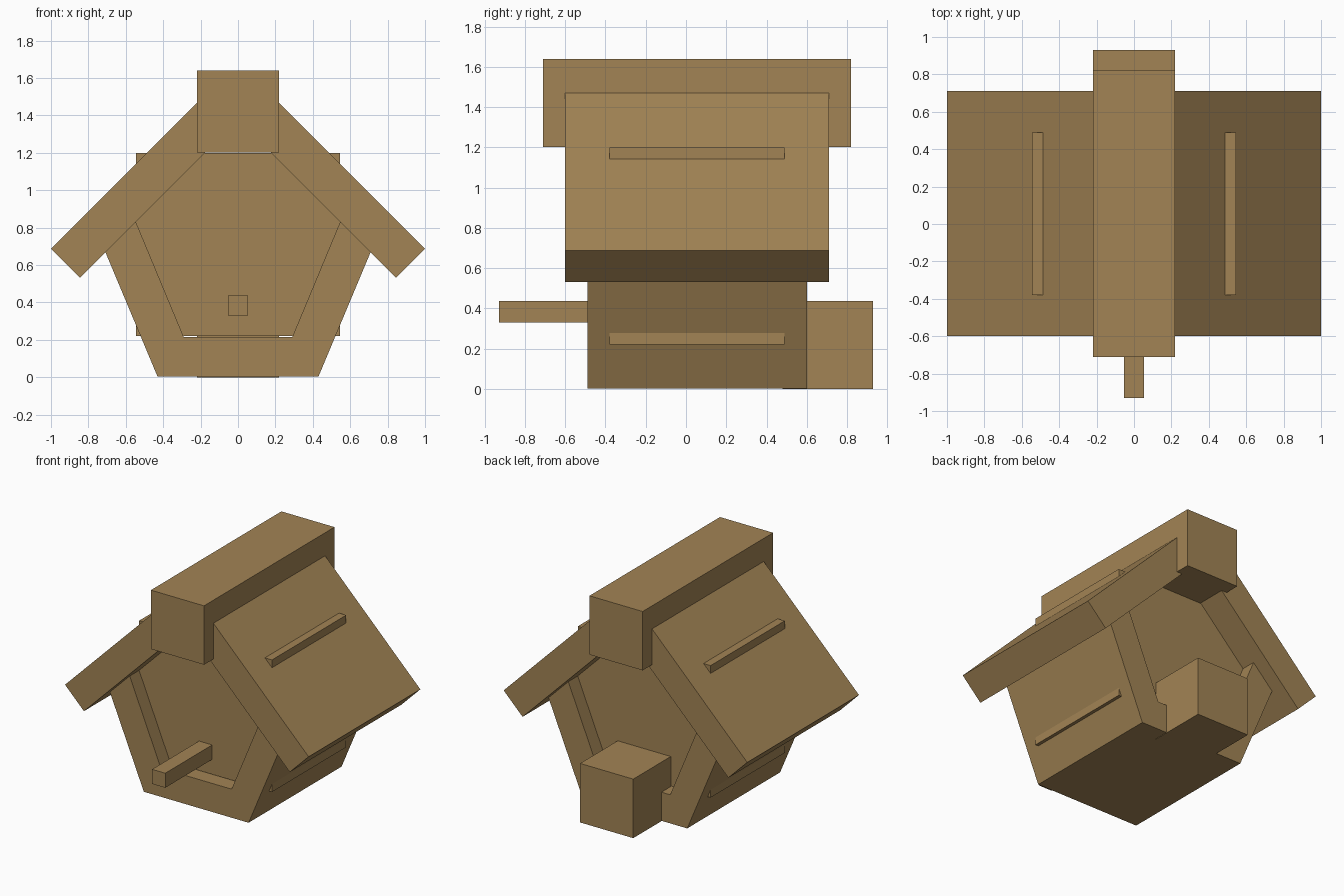
import bpy
import bmesh

cube = bpy.data.objects.get("Cube")
if cube:
    bpy.data.objects.remove(cube, do_unlink=True)

# Single wood colour
wood = bpy.data.materials.new("warm wood")
wood.use_nodes = True
WOOD = (0.361, 0.230, 0.090, 1.0)
wood.diffuse_color = WOOD
bsdf = wood.node_tree.nodes["Principled BSDF"]
bsdf.inputs["Base Color"].default_value = WOOD
bsdf.inputs["Roughness"].default_value = 0.9


def extrude_profile(name, points, y0, y1):
    """Solid made by extruding an (x, z) outline from y0 to y1."""
    bm = bmesh.new()
    face = bm.faces.new([bm.verts.new((x, y0, z)) for x, z in points])
    ext = bmesh.ops.extrude_face_region(bm, geom=[face])
    moved = [v for v in ext["geom"] if isinstance(v, bmesh.types.BMVert)]
    bmesh.ops.translate(bm, vec=(0, y1 - y0, 0), verts=moved)
    bmesh.ops.recalc_face_normals(bm, faces=bm.faces)
    mesh = bpy.data.meshes.new(name)
    bm.to_mesh(mesh)
    bm.free()
    mesh.materials.append(wood)
    obj = bpy.data.objects.new(name, mesh)
    bpy.context.collection.objects.link(obj)
    return obj


def block(name, half_width, y0, y1, z0, z1):
    w = half_width
    return extrude_profile(name, [(-w, z0), (w, z0), (w, z1), (-w, z1)], y0, y1)


# Inner box: its long edges poke out through the walls and the roof
block("inner_box", 0.545, -0.38, 0.49, 0.22, 1.20)

# Floor, mitred to the leaning walls
extrude_profile("floor", [(-0.43, 0.003), (0.43, 0.003), (0.29, 0.215), (-0.29, 0.215)],
                -0.49, 0.60)

# Leaning side walls and sloping roof slabs, mirrored
for side, s in (("left", 1), ("right", -1)):
    wall = [(0.43, 0.003), (0.745, 0.755), (0.575, 0.90), (0.29, 0.215)]
    roof = [(1.0, 0.687), (0.845, 0.532), (-0.055, 1.432), (0.10, 1.587)]
    extrude_profile(side + "_wall", [(s * x, z) for x, z in wall], -0.49, 0.60)
    extrude_profile(side + "_roof", [(s * x, z) for x, z in roof], -0.60, 0.71)

# Ridge beam, front perch and rear box
block("ridge_beam", 0.218, -0.71, 0.82, 1.203, 1.64)
block("perch", 0.054, -0.93, -0.37, 0.33, 0.438)
block("rear_box", 0.218, 0.48, 0.93, 0.0, 0.438)
